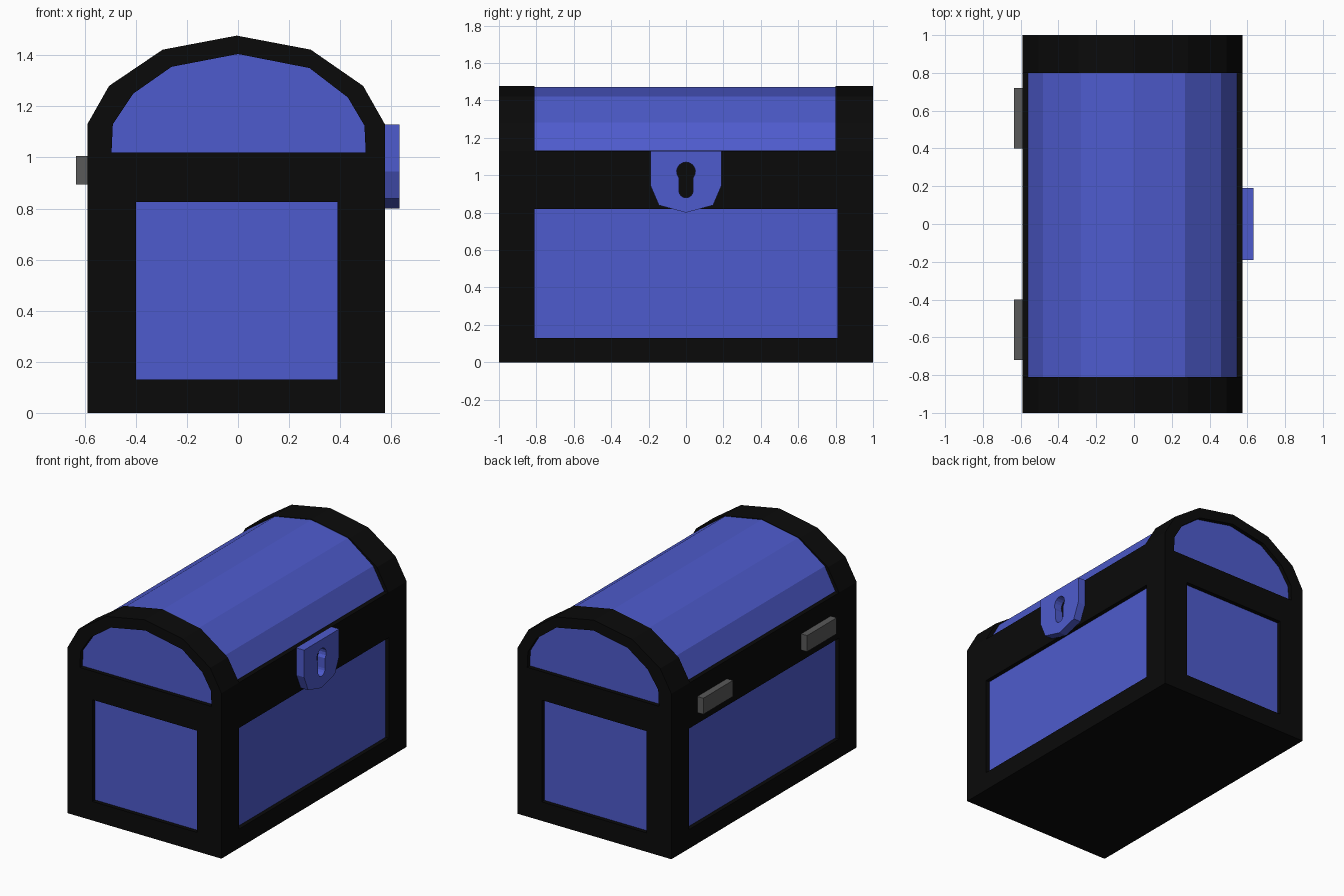
import bpy, bmesh
from math import sin, cos, acos, pi

if "Cube" in bpy.data.objects:
    bpy.data.objects.remove(bpy.data.objects["Cube"])


def material(name, rgb):
    m = bpy.data.materials.new(name)
    m.diffuse_color = (*rgb, 1)
    m.use_nodes = True
    m.node_tree.nodes["Principled BSDF"].inputs["Base Color"].default_value = m.diffuse_color
    return m


BLACK = material("black", (0.003, 0.003, 0.003))
BLUE = material("blue", (0.076, 0.105, 0.61))
GREY = material("dark_grey", (0.1, 0.1, 0.1))


def place(axis, d, p):
    return (d, p[0], p[1]) if axis == 'x' else (p[0], d, p[1])


def finish(name, bm, mat):
    me = bpy.data.meshes.new(name)
    bm.to_mesh(me)
    bm.free()
    if mat:
        me.materials.append(mat)
    ob = bpy.data.objects.new(name, me)
    bpy.context.collection.objects.link(ob)
    return ob


def prism(name, pts, axis, a, b, mat=None):
    """Outline pts in the plane across axis, extruded from a to b."""
    bm = bmesh.new()
    lo = [bm.verts.new(place(axis, a, p)) for p in pts]
    hi = [bm.verts.new(place(axis, b, p)) for p in pts]
    bm.faces.new(lo)
    bm.faces.new(hi)
    n = len(pts)
    for i in range(n):
        j = (i + 1) % n
        bm.faces.new((lo[i], lo[j], hi[j], hi[i]))
    bmesh.ops.recalc_face_normals(bm, faces=bm.faces)
    return finish(name, bm, mat)


def plate(name, pts, axis, d, sign):
    """Single flat blue face looking outward along sign * axis."""
    bm = bmesh.new()
    f = bm.faces.new([bm.verts.new(place(axis, d, p)) for p in pts])
    f.normal_update()
    if f.normal['xyz'.index(axis)] * sign < 0:
        f.normal_flip()
    return finish(name, bm, BLUE)


def cut(ob, cutter):
    mod = ob.modifiers.new("cut", 'BOOLEAN')
    mod.operation = 'DIFFERENCE'
    mod.solver = 'EXACT'
    mod.object = cutter
    bpy.context.view_layer.objects.active = ob
    bpy.ops.object.modifier_apply(modifier=mod.name)
    bpy.data.objects.remove(cutter)


def rect(u0, u1, v0, v1):
    return [(u0, v0), (u1, v0), (u1, v1), (u0, v1)]


# black frame: box with an arched top
arch = [(0.575, 1.13), (0.49, 1.28), (0.285, 1.422), (-0.005, 1.477),
        (-0.295, 1.422), (-0.505, 1.28), (-0.59, 1.13)]
frame = prism("chest_frame", [(-0.59, 0), (0.575, 0)] + arch, 'y', -1, 1, BLACK)

# curved lid, set in between the two end arches
lid = [(0.543, 1.13), (0.46, 1.28), (0.27, 1.42), (-0.005, 1.47),
       (-0.28, 1.42), (-0.48, 1.28), (-0.56, 1.13)]
cut(frame, prism("lid_cutter", lid + [(-0.8, 1.13), (-0.8, 1.7), (0.8, 1.7), (0.8, 1.13)],
                 'y', -0.81, 0.8))
bm = bmesh.new()
rows = [[bm.verts.new((x * 1.003, y, z + 0.002)) for x, z in lid] for y in (-0.81, 0.8)]
for i in range(len(lid) - 1):
    bm.faces.new((rows[0][i], rows[1][i], rows[1][i + 1], rows[0][i + 1])).normal_update()
for f in bm.faces:
    if f.normal.z < 0:
        f.normal_flip()
finish("lid_panel", bm, BLUE)

# recessed panels on the ends and the long sides
end_arch = [(-0.495, 1.02), (0.5, 1.02), (0.495, 1.125), (0.43, 1.235), (0.28, 1.35),
            (0, 1.405), (-0.26, 1.355), (-0.41, 1.25), (-0.49, 1.13)]
end_box = rect(-0.4, 0.39, 0.13, 0.825)
side_box = rect(-0.81, 0.81, 0.13, 0.82)
for name, pts, axis, face in (
        ("front_arch_panel", end_arch, 'y', -1), ("back_arch_panel", end_arch, 'y', 1),
        ("front_panel", end_box, 'y', -1), ("back_panel", end_box, 'y', 1),
        ("right_panel", side_box, 'x', 0.575), ("left_panel", side_box, 'x', -0.59)):
    s = 1 if face > 0 else -1
    cut(frame, prism(name + "_cutter", pts, axis, face - 0.03 * s, face + 0.2 * s))
    plate(name, pts, axis, face - 0.028 * s, s)

# lock plate with keyhole
lock = prism("lock_plate", [(-0.19, 1.13), (-0.19, 0.945), (-0.145, 0.84), (0, 0.80),
                            (0.145, 0.84), (0.19, 0.945), (0.19, 1.13)],
             'x', 0.575, 0.632, BLUE)
r, w, n = 0.05, 0.038, 12
a0 = -acos(w / r)
hole = [(r * cos(t), 1.02 + r * sin(t))
        for t in (a0 + (pi - 2 * a0) * i / n for i in range(n + 1))]
hole += [(w * cos(t), 0.918 + w * sin(t))
         for t in (pi + pi * i / 8 for i in range(9))]
cut(lock, prism("keyhole_cutter", hole, 'x', 0.5, 0.7))

# hinges on the left side
for name, y in (("hinge_front", -0.72), ("hinge_back", 0.40)):
    prism(name, rect(y, y + 0.32, 0.895, 1.005), 'x', -0.635, -0.59, GREY)
